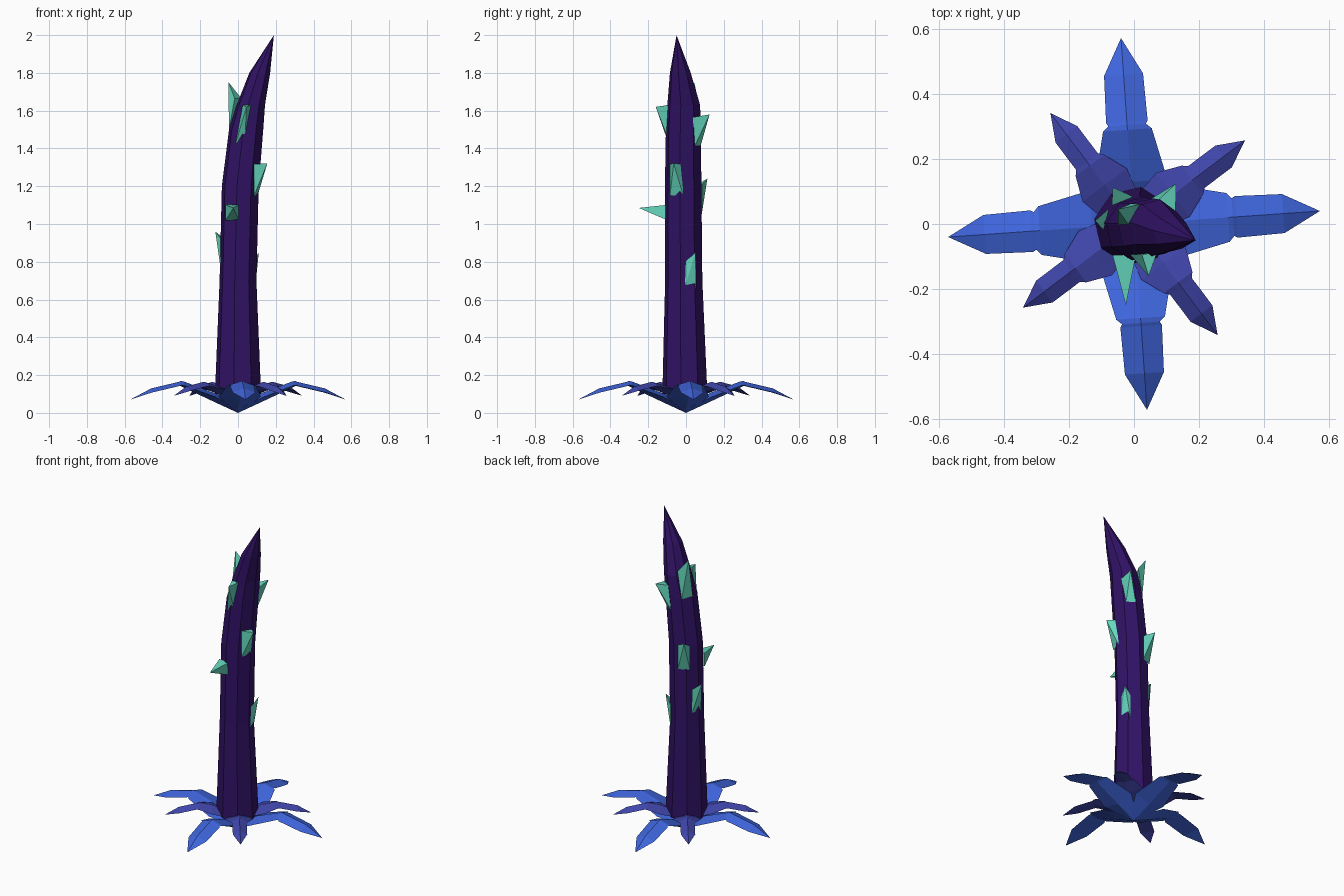
import bpy, math
from mathutils import Vector, Matrix

if "Cube" in bpy.data.objects:
    bpy.data.objects.remove(bpy.data.objects["Cube"])


def material(name, rgb):
    m = bpy.data.materials.new(name)
    m.diffuse_color = (*rgb, 1)
    m.use_nodes = True
    m.node_tree.nodes["Principled BSDF"].inputs["Base Color"].default_value = m.diffuse_color
    return m


PURPLE = material("bark_purple", (0.03, 0.006, 0.13))
BLUE = material("leaf_blue", (0.05, 0.13, 0.72))
INDIGO = material("leaf_indigo", (0.05, 0.06, 0.40))
TEAL = material("thorn_teal", (0.13, 0.68, 0.51))


def add_object(name, verts, faces, mat):
    me = bpy.data.meshes.new(name)
    me.from_pydata(verts, [], faces)
    me.materials.append(mat)
    ob = bpy.data.objects.new(name, me)
    bpy.context.collection.objects.link(ob)
    return ob


def loft(name, rings, tip, mat):
    """Skin equal-sized rings, cap the start, close the end on a tip point."""
    n = len(rings[0])
    verts = [v for r in rings for v in r] + [tip]
    faces = [tuple(reversed(range(n)))]
    for k in range(len(rings) - 1):
        for i in range(n):
            a, b = k * n + i, k * n + (i + 1) % n
            faces.append((a, b, b + n, a + n))
    last = (len(rings) - 1) * n
    faces += [(last + i, last + (i + 1) % n, len(verts) - 1) for i in range(n)]
    return add_object(name, verts, faces, mat)


# Trunk: eight-sided, bending right near its pointed top (cx, cy, rx, ry, z)
trunk = [(0, -0.006, 0.124, 0.121, 0.10),
         (0, -0.012, 0.099, 0.100, 0.70),
         (0.012, -0.015, 0.099, 0.098, 1.20),
         (0.043, -0.014, 0.092, 0.094, 1.50),
         (0.068, -0.012, 0.076, 0.088, 1.63),
         (0.115, -0.030, 0.056, 0.056, 1.80)]
angles = [math.radians(35 + 45 * i) for i in range(8)]
rings = [[(cx + rx * math.cos(a), cy + ry * math.sin(a), z) for a in angles]
         for cx, cy, rx, ry, z in trunk]
loft("trunk", rings, (0.19, -0.05, 2.0), PURPLE)


# Leaves: drooping blades with a top ridge; stations are (radius, half width, z)
def leaf(name, stations, tip, angle, mat):
    rings = [[(r, -w, z), (r, 0, z + 0.022), (r, w, z), (r, 0, z - low)]
             for r, w, z, low in stations]
    ob = loft(name, rings, tip, mat)
    ob.data.transform(Matrix.Rotation(math.radians(angle), 4, 'Z'))


big = [(0.0, 0.03, 0.02, 0.02), (0.13, 0.112, 0.085, 0.025),
       (0.29, 0.075, 0.145, 0.01), (0.305, 0.058, 0.147, 0.005),
       (0.315, 0.064, 0.142, 0), (0.46, 0.06, 0.108, 0)]
small = [(0.0, 0.05, 0.08, 0.02), (0.15, 0.085, 0.125, 0.02),
         (0.225, 0.055, 0.142, 0.01), (0.24, 0.042, 0.14, 0.005),
         (0.345, 0.042, 0.117, 0)]
for i in range(4):
    leaf(f"large_leaf_{i + 1}", big, (0.573, 0, 0.07), 4 + 90 * i, BLUE)
    leaf(f"small_leaf_{i + 1}", small, (0.427, 0, 0.09), 37 + 90 * i, INDIGO)


# Thorns: rectangular pyramids set in the bark
def thorn(name, base, tip, half_w, half_h, facing):
    a = math.radians(facing)
    side = Vector((-math.sin(a), math.cos(a), 0)) * half_w
    lean = 0.18 if base[2] > 1.4 else 0.0
    up = Vector((lean, 0, 1)) * half_h
    c = Vector(base)
    ring = [c - side - up, c + side - up, c + side + up, c - side + up]
    loft(name, [ring], tip, TEAL)


thorns = [  # base centre, tip, half width, half height, facing angle
    ((-0.03, -0.095, 1.06), (-0.025, -0.25, 1.085), 0.036, 0.042, 270),
    ((0.03, -0.09, 1.53), (0.045, -0.16, 1.62), 0.024, 0.10, 280),
    ((0.095, -0.05, 1.235), (0.155, -0.065, 1.32), 0.036, 0.083, 345),
    ((0.08, 0.02, 0.715), (0.11, 0.05, 0.85), 0.035, 0.075, 15),
    ((-0.085, 0.015, 0.85), (-0.12, 0.01, 0.96), 0.034, 0.075, 165),
    ((-0.015, 0.03, 1.58), (-0.05, 0.045, 1.75), 0.036, 0.085, 150),
    ((0.085, 0.055, 1.48), (0.13, 0.125, 1.58), 0.032, 0.085, 58),
    ((-0.035, 0.07, 1.13), (-0.065, 0.113, 1.24), 0.036, 0.078, 112)]
for i, t in enumerate(thorns):
    thorn(f"thorn_{i + 1}", *t)

# Rest the roots on the ground plane
low = min(v.co.z for o in bpy.data.objects for v in o.data.vertices)
for o in bpy.data.objects:
    if o.name.startswith(("large", "small")):
        o.data.transform(Matrix.Translation((0, 0, -low)))
